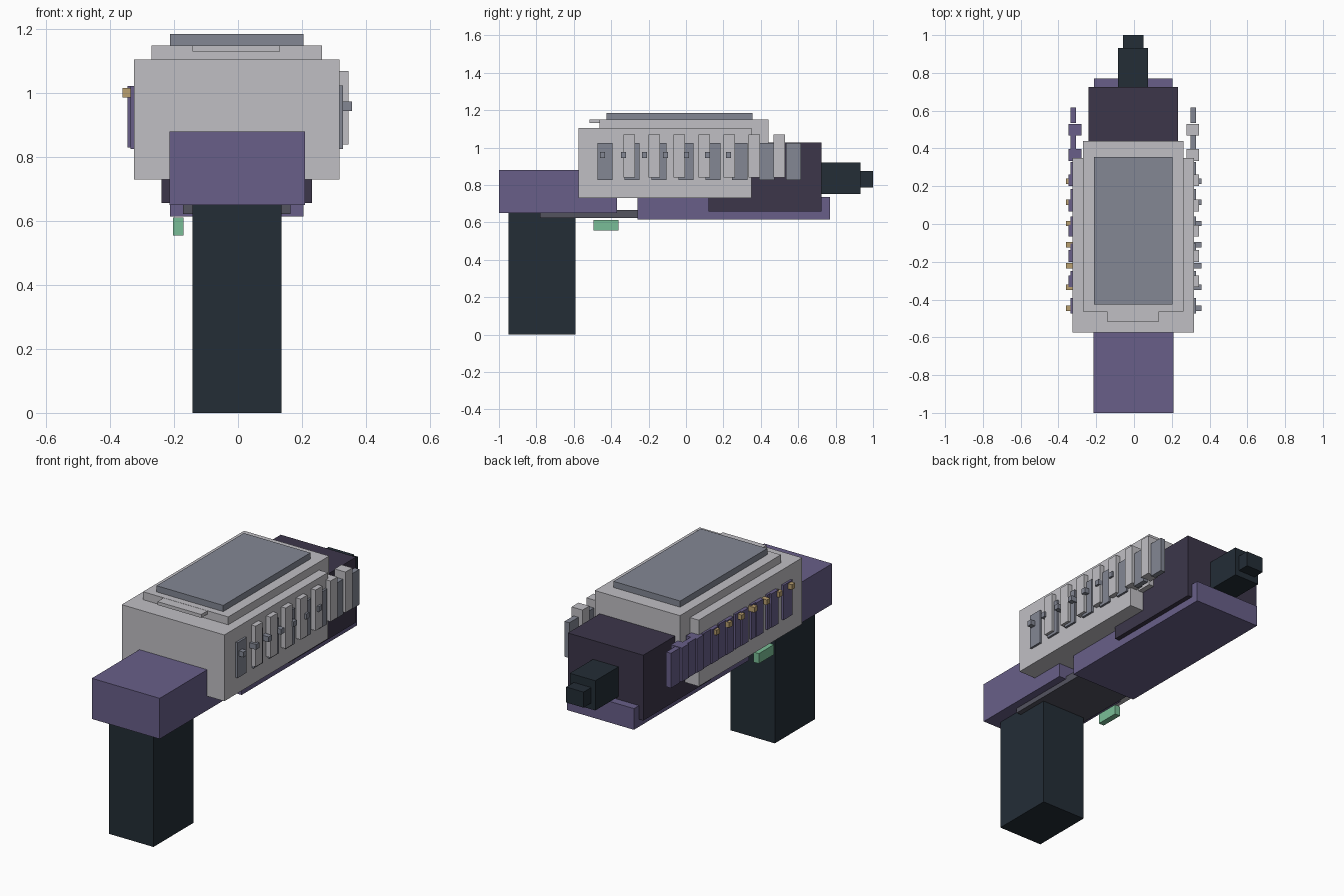
import bpy

cube = bpy.data.objects.get("Cube")
if cube:
    bpy.data.objects.remove(cube, do_unlink=True)


def material(name, r, g, b):
    """Flat material from 8-bit sRGB, stored as linear values."""
    lin = [(c / 255 / 12.92) if c < 11 else ((c / 255 + 0.055) / 1.055) ** 2.4
           for c in (r, g, b)]
    m = bpy.data.materials.new(name)
    m.use_nodes = True
    m.diffuse_color = (*lin, 1)
    m.node_tree.nodes["Principled BSDF"].inputs["Base Color"].default_value = (*lin, 1)
    return m


light = material("light grey", 192, 191, 196)
slate = material("slate grey", 131, 135, 148)
purple = material("purple", 104, 95, 137)
plum = material("dark plum", 60, 54, 74)
ink = material("dark teal", 35, 45, 54)
iron = material("iron grey", 83, 83, 95)
green = material("mint green", 122, 190, 151)
gold = material("brass", 186, 160, 112)


def box(name, x, y, z, mat):
    """Box spanning the given (low, high) ranges."""
    spans = (x, y, z)
    bpy.ops.mesh.primitive_cube_add(size=1, location=[(a + b) / 2 for a, b in spans])
    o = bpy.context.object
    o.name = name
    o.data.name = name
    o.scale = [b - a for a, b in spans]
    bpy.ops.object.transform_apply(location=False, rotation=False, scale=True)
    o.data.materials.append(mat)
    return o


# Grip, rear block and trigger
box("grip", (-0.143, 0.136), (-0.95, -0.59), (0, 0.652), ink)
box("rear_block", (-0.215, 0.21), (-1, -0.37), (0.65, 0.88), purple)
box("trigger_rail", (-0.172, 0.165), (-0.78, -0.25), (0.622, 0.665), iron)
box("trigger", (-0.204, -0.17), (-0.495, -0.36), (0.555, 0.612), green)

# Main housing and stacked top
box("housing", (-0.325, 0.317), (-0.575, 0.35), (0.73, 1.105), light)
box("upper_housing", (-0.27, 0.263), (-0.463, 0.44), (0.84, 1.15), light)
box("top_tab", (-0.142, 0.132), (-0.517, -0.45), (1.13, 1.149), light)
box("top_panel", (-0.212, 0.205), (-0.425, 0.355), (1.14, 1.185), slate)

# Lower frame, nose and muzzle
box("lower_frame", (-0.213, 0.205), (-0.26, 0.77), (0.615, 0.735), purple)
box("nose", (-0.24, 0.232), (0.12, 0.725), (0.657, 1.027), plum)
box("muzzle", (-0.085, 0.075), (0.70, 0.932), (0.752, 0.92), ink)
box("muzzle_tip", (-0.059, 0.05), (0.92, 1.0), (0.787, 0.875), ink)

# Side ribs: a long inner row and a raised outer row on each side
for i in range(8):
    y0 = -0.473 + i * 0.144
    span = (y0, y0 + 0.081)
    box(f"left_inner_rib_{i}", (0.299, 0.329), span, (0.825, 1.025), slate)
    box(f"right_inner_rib_{i}", (-0.337, -0.307), span, (0.825, 1.022), purple)
for i in range(7):
    y0 = -0.334 + i * 0.1337
    span = (y0, y0 + 0.062)
    box(f"left_outer_rib_{i}", (0.277, 0.345), span, (0.84, 1.07), light)
    box(f"right_outer_rib_{i}", (-0.346, -0.277), span, (0.83, 1.022), purple)

# Small studs along each side
for i in range(7):
    y0 = -0.461 + i * 0.1123
    span = (y0, y0 + 0.029)
    box(f"left_stud_{i}", (0.315, 0.357), span, (0.945, 0.975), slate)
    box(f"right_stud_{i}", (-0.361, -0.323), span, (0.987, 1.016), gold)
